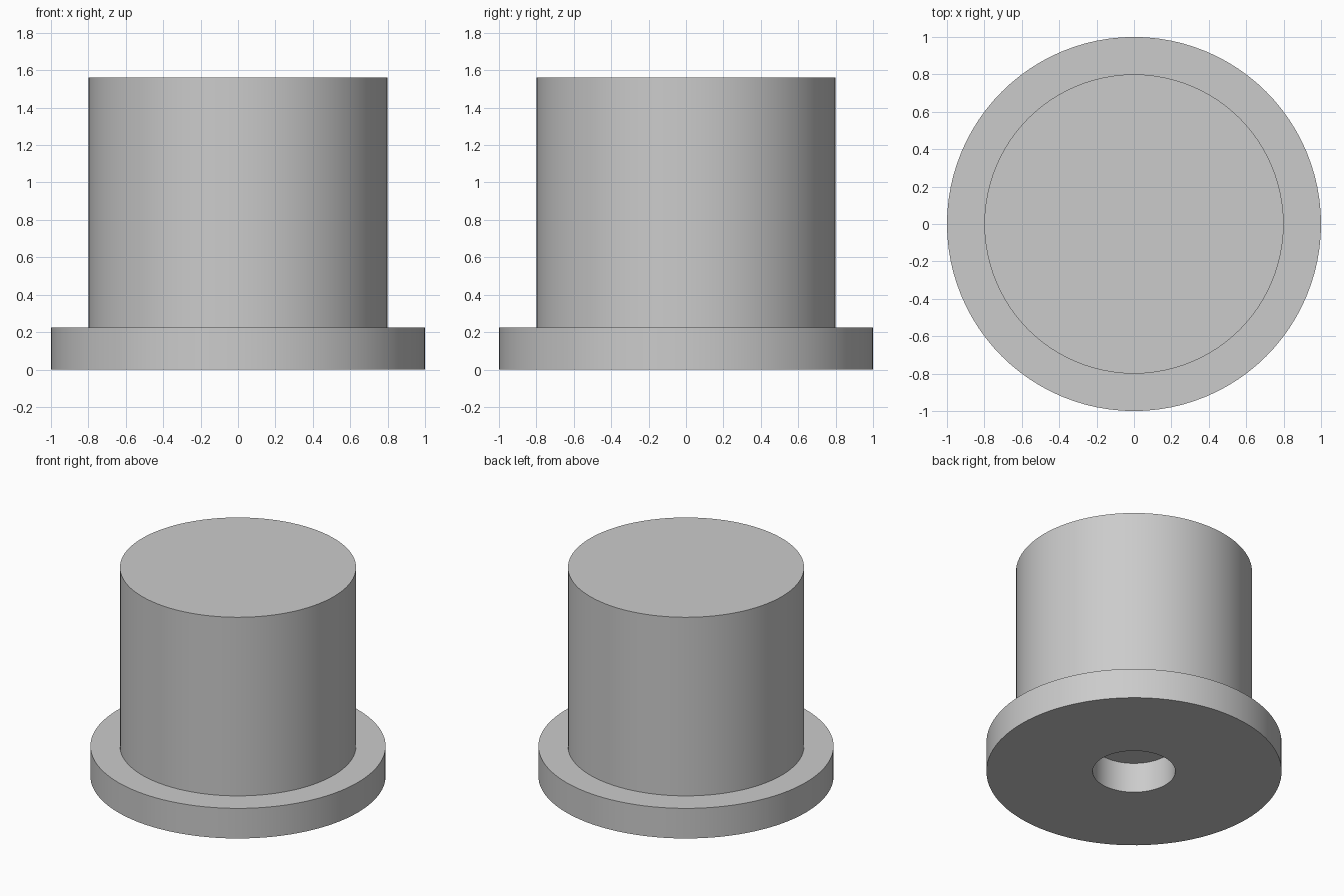
import bpy, bmesh, math

cube = bpy.data.objects.get("Cube")
if cube:
    bpy.data.objects.remove(cube, do_unlink=True)

SEGMENTS = 96
FLANGE_RADIUS, BODY_RADIUS, BORE_RADIUS = 1.0, 0.8, 0.28
FLANGE_TOP, BODY_TOP, BORE_TOP = 0.225, 1.56, 0.225

# Plain grey material
grey = bpy.data.materials.new("plain grey")
grey.use_nodes = True
color = (0.6, 0.6, 0.6, 1)
grey.diffuse_color = color
grey.node_tree.nodes["Principled BSDF"].inputs["Base Color"].default_value = color


def turned_part(name, profile, material):
    """Turn (radius, height) points about z and cap both ends."""
    bm = bmesh.new()
    rings = []
    for radius, height in profile:
        rings.append([bm.verts.new((radius * math.cos(a), radius * math.sin(a), height))
                      for a in (math.tau * i / SEGMENTS for i in range(SEGMENTS))])
    for low, high in zip(rings, rings[1:]):
        for i in range(SEGMENTS):
            j = (i + 1) % SEGMENTS
            bm.faces.new((low[i], low[j], high[j], high[i]))
    bm.faces.new(rings[0])
    bm.faces.new(rings[-1])
    bmesh.ops.recalc_face_normals(bm, faces=bm.faces)
    mesh = bpy.data.meshes.new(name)
    bm.to_mesh(mesh)
    bm.free()
    mesh.materials.append(material)
    obj = bpy.data.objects.new(name, mesh)
    bpy.context.collection.objects.link(obj)
    bpy.ops.object.select_all(action='DESELECT')
    obj.select_set(True)
    bpy.context.view_layer.objects.active = obj
    bpy.ops.object.shade_smooth_by_angle(angle=math.radians(30))
    return obj


# Blind bore underneath, wide flange, then the solid cylindrical body
turned_part("flanged_plug", [
    (BORE_RADIUS, BORE_TOP),
    (BORE_RADIUS, 0),
    (FLANGE_RADIUS, 0),
    (FLANGE_RADIUS, FLANGE_TOP),
    (BODY_RADIUS, FLANGE_TOP),
    (BODY_RADIUS, BODY_TOP),
], grey)
